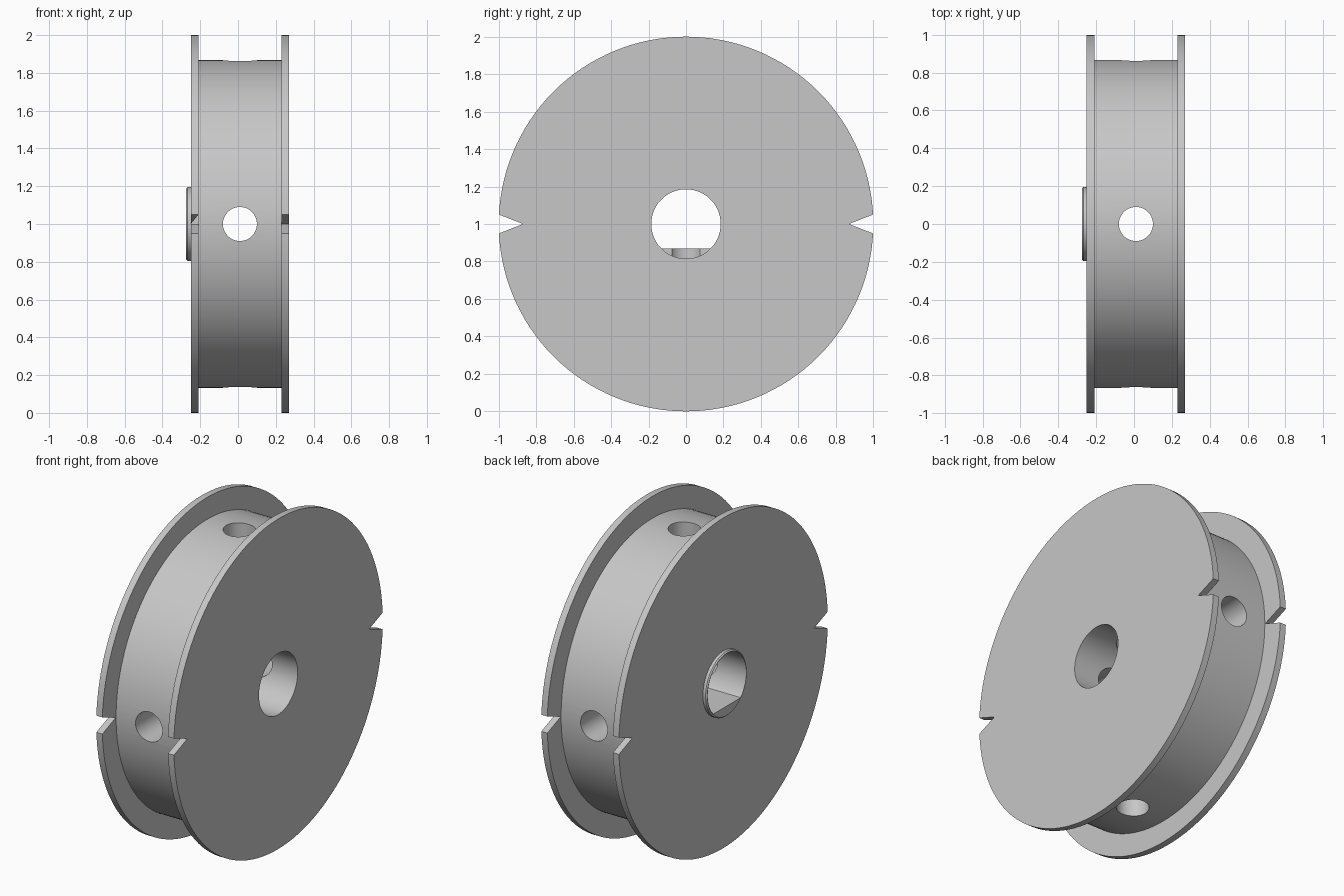
import bpy, bmesh, math
from mathutils import Matrix, Vector

cube = bpy.data.objects.get("Cube")
if cube:
    bpy.data.objects.remove(cube, do_unlink=True)

CZ = 1.0           # axle height
HOLE_X = 0.01      # middle of the rim groove
BORE = 0.185

grey = bpy.data.materials.new("light_grey")
grey.use_nodes = True
color = (0.57, 0.57, 0.57, 1)
grey.diffuse_color = color
grey.node_tree.nodes["Principled BSDF"].inputs["Base Color"].default_value = color


def finish(name, bm):
    bmesh.ops.recalc_face_normals(bm, faces=bm.faces)
    mesh = bpy.data.meshes.new(name)
    bm.to_mesh(mesh)
    bm.free()
    mesh.materials.append(grey)
    ob = bpy.data.objects.new(name, mesh)
    bpy.context.collection.objects.link(ob)
    return ob


def lathe(name, profile, steps=128):
    """Spin a closed (x, radius) profile around the axle."""
    bm = bmesh.new()
    verts = [bm.verts.new((x, 0, CZ + r)) for x, r in profile]
    edges = [bm.edges.new((verts[i - 1], verts[i])) for i in range(len(verts))]
    bmesh.ops.spin(bm, geom=verts + edges, cent=(0, 0, CZ), axis=(1, 0, 0),
                   angle=math.tau, steps=steps, use_merge=True)
    bmesh.ops.remove_doubles(bm, verts=bm.verts, dist=1e-5)
    return finish(name, bm)


def prism(name, outline, x0, x1):
    """Extrude a (y, z) outline along the axle."""
    bm = bmesh.new()
    face = bm.faces.new([bm.verts.new((x0, y, CZ + z)) for y, z in outline])
    new = bmesh.ops.extrude_face_region(bm, geom=[face])["geom"]
    bmesh.ops.translate(bm, vec=(x1 - x0, 0, 0),
                        verts=[v for v in new if isinstance(v, bmesh.types.BMVert)])
    return finish(name, bm)


def drill(name, rotation):
    """Round cutter across the whole spool."""
    bm = bmesh.new()
    place = Matrix.Translation(Vector((HOLE_X, 0, CZ))) @ rotation
    bmesh.ops.create_cone(bm, cap_ends=True, segments=48, radius1=0.09,
                          radius2=0.09, depth=2.4, matrix=place)
    return finish(name, bm)


def cut(ob, cutters):
    bpy.context.view_layer.objects.active = ob
    for cutter in cutters:
        mod = ob.modifiers.new("cut", "BOOLEAN")
        mod.operation = "DIFFERENCE"
        mod.solver = "EXACT"
        mod.object = cutter
        bpy.ops.object.modifier_apply(modifier=mod.name)


# Spool: two flanges, hub, collar and through bore
spool = lathe("spool", [
    (-0.275, BORE), (-0.275, 0.188), (-0.268, 0.195), (-0.25, 0.195),
    (-0.25, 1.0), (-0.21, 1.0), (-0.21, 0.867), (0.23, 0.867),
    (0.23, 1.0), (0.27, 1.0), (0.27, BORE)])

# Flat key at the bottom of the bore, on the collar side
half = math.acos(0.13 / BORE)
arc = [half * (i / 8 - 1) for i in range(17)]
key = prism("shaft_flat", [(0.187 * math.sin(a), -0.187 * math.cos(a)) for a in arc],
            -0.275, -0.04)

# Cross holes through the hub and V notches in both flanges
cross = [drill("cutter_vertical", Matrix()),
         drill("cutter_crosswise", Matrix.Rotation(math.pi / 2, 4, "X"))]
notches = [prism("cutter_notch", [(s * 0.87, 0), (s * 1.1, 0.09), (s * 1.1, -0.09)], -0.4, 0.4)
           for s in (-1, 1)]
cut(spool, cross + notches)
cut(key, cross[:1])
for helper in cross + notches:
    bpy.data.objects.remove(helper, do_unlink=True)

for ob in (spool, key):
    bpy.ops.object.select_all(action="DESELECT")
    ob.select_set(True)
    bpy.context.view_layer.objects.active = ob
    bpy.ops.object.shade_smooth_by_angle(angle=math.radians(30))
